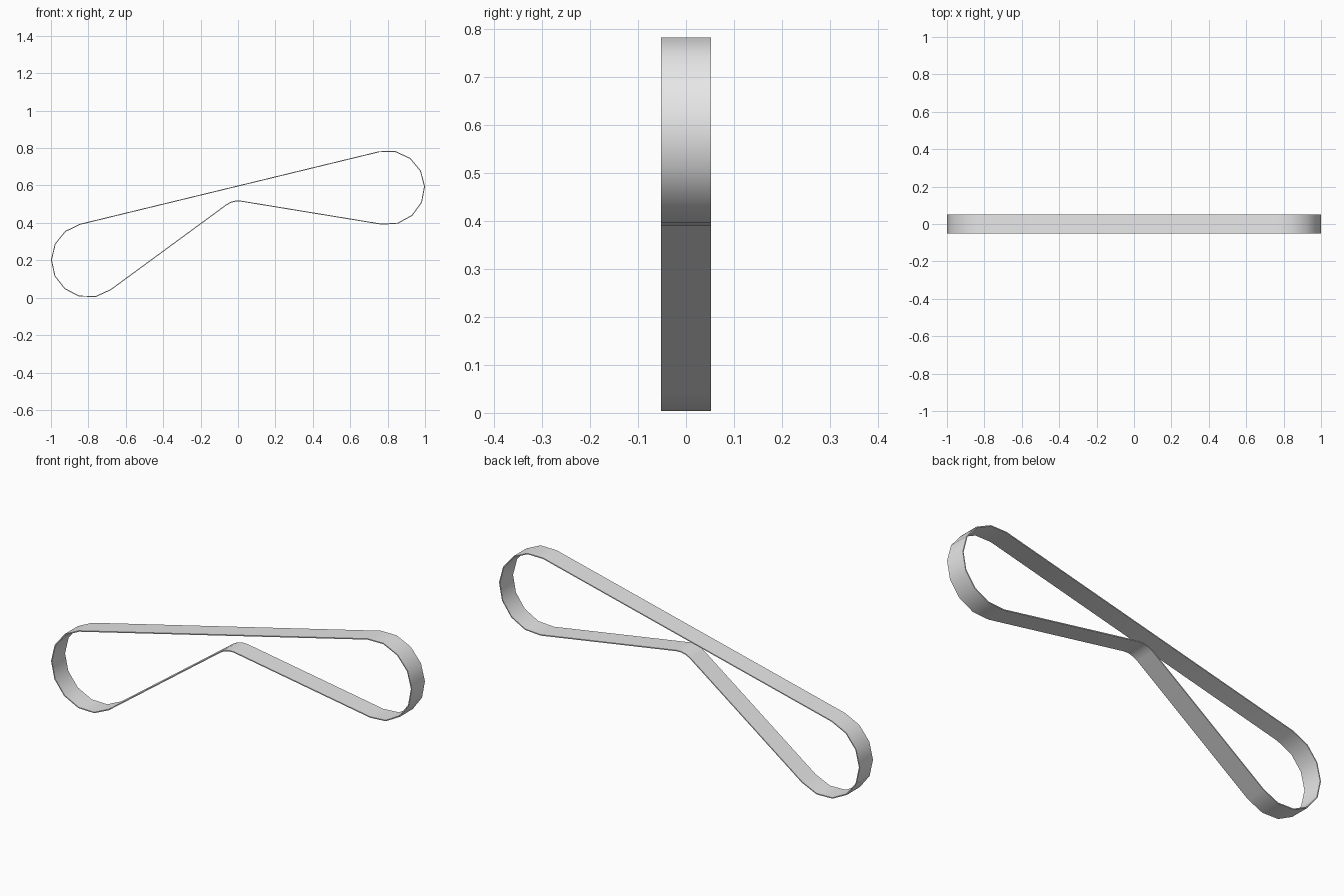
import bpy
import math

cube = bpy.data.objects.get("Cube")
if cube:
    bpy.data.objects.remove(cube, do_unlink=True)

HALF_WIDTH = 0.052
THICKNESS = 0.005


def arc(cx, cz, radius, start, end, steps):
    """Points on an arc in the xz plane, angles in degrees."""
    angles = [math.radians(start + (end - start) * i / steps) for i in range(steps + 1)]
    return [(cx + radius * math.cos(a), cz + radius * math.sin(a)) for a in angles]


# Belt path: left bend, small middle bend, right bend, closed by the straight top run
path = arc(-0.8, 0.2, 0.2, 103, 307, 8)
path += arc(0, 0.415, 0.1, 127, 81, 3)
path += arc(0.8, 0.588, 0.2, 261, 463, 8)

# Ribbon swept across the width
count = len(path)
verts = [(x, y, z) for x, z in path for y in (-HALF_WIDTH, HALF_WIDTH)]
faces = []
for i in range(count):
    j = (i + 1) % count
    faces.append((2 * i, 2 * i + 1, 2 * j + 1, 2 * j))
mesh = bpy.data.meshes.new("belt")
mesh.from_pydata(verts, [], faces)
mesh.flip_normals()
belt = bpy.data.objects.new("belt", mesh)
bpy.context.collection.objects.link(belt)

# Outward-facing normals: the top run must point up
if mesh.polygons[count - 1].normal.z < 0:
    mesh.flip_normals()

# Thin rubber thickness, grown inwards
solid = belt.modifiers.new("thickness", "SOLIDIFY")
solid.thickness = THICKNESS
solid.offset = -1

# Single light grey material
grey = bpy.data.materials.new("light grey")
grey.use_nodes = True
color = (0.8, 0.8, 0.8, 1)
grey.diffuse_color = color
grey.node_tree.nodes["Principled BSDF"].inputs["Base Color"].default_value = color
mesh.materials.append(grey)

# Smooth bends with sharp rims
bpy.ops.object.select_all(action="DESELECT")
belt.select_set(True)
bpy.context.view_layer.objects.active = belt
bpy.ops.object.modifier_apply(modifier=solid.name)
bpy.ops.object.shade_smooth_by_angle(angle=math.radians(40))
